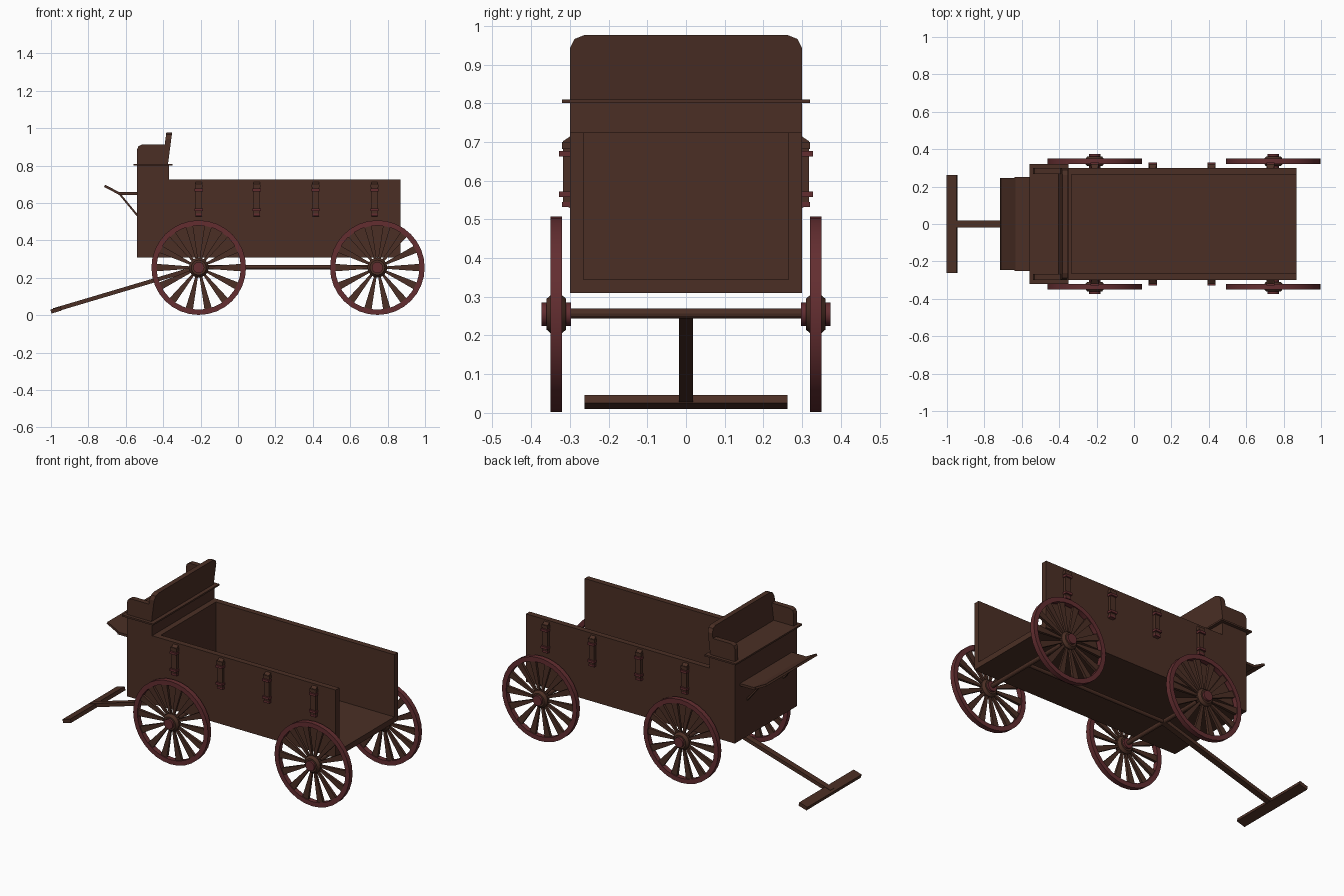
import bpy, bmesh, math
from mathutils import Matrix, Vector

cube = bpy.data.objects.get("Cube")
if cube:
    bpy.data.objects.remove(cube, do_unlink=True)


def material(name, rgb):
    m = bpy.data.materials.new(name)
    m.use_nodes = True
    m.diffuse_color = (*rgb, 1)
    m.node_tree.nodes["Principled BSDF"].inputs["Base Color"].default_value = (*rgb, 1)
    return m


WOOD = material("brown wood", (0.07, 0.028, 0.018))
RED = material("dark red paint", (0.125, 0.027, 0.03))


def finish(name, bm, *mats):
    bmesh.ops.recalc_face_normals(bm, faces=bm.faces)
    mesh = bpy.data.meshes.new(name)
    bm.to_mesh(mesh)
    bm.free()
    for m in mats:
        mesh.materials.append(m)
    obj = bpy.data.objects.new(name, mesh)
    bpy.context.collection.objects.link(obj)
    return obj


def prism(name, points, place, depth, mat):
    """Extrude a 2D outline; place(u, v, w) maps it into space."""
    bm = bmesh.new()
    lo, hi = ([bm.verts.new(place(u, v, w)) for u, v in points] for w in depth)
    bm.faces.new(lo)
    bm.faces.new(hi)
    n = len(points)
    for i in range(n):
        j = (i + 1) % n
        bm.faces.new((lo[i], lo[j], hi[j], hi[i]))
    return finish(name, bm, mat)


def along_y(u, v, w):
    return (u, w, v)


def along_x(u, v, w):
    return (w, u, v)


def box(name, x, y, z, mat=WOOD):
    outline = [(x[0], z[0]), (x[1], z[0]), (x[1], z[1]), (x[0], z[1])]
    return prism(name, outline, along_y, y, mat)


def bar(name, a, b, thick, y, mat=WOOD):
    """Flat bar between two points of the side profile."""
    a, b = Vector(a), Vector(b)
    d = (b - a).normalized()
    n = Vector((-d.y, d.x)) * thick / 2
    return prism(name, [a - n, b - n, b + n, a + n], along_y, y, mat)


def rod(name, a, b, radius, mat=WOOD):
    a, b = Vector(a), Vector(b)
    bm = bmesh.new()
    bmesh.ops.create_cone(bm, cap_ends=True, segments=12, radius1=radius, radius2=radius,
                          depth=(b - a).length)
    bm.transform(Matrix.Translation((a + b) / 2)
                 @ (b - a).to_track_quat("Z", "Y").to_matrix().to_4x4())
    return finish(name, bm, mat)


def lathe(bm, profile, steps, closed, red_rule):
    """Spin (y, radius) points about the y axis."""
    rings = []
    for k in range(steps):
        t = math.tau * k / steps
        rings.append([bm.verts.new((r * math.cos(t), y, r * math.sin(t))) for y, r in profile])
    n = len(profile)
    for k in range(steps):
        p, q = rings[k], rings[(k + 1) % steps]
        for i in range(n if closed else n - 1):
            j = (i + 1) % n
            f = bm.faces.new((p[i], p[j], q[j], q[i]))
            f.material_index = red_rule(i)
    if not closed:
        for i in (0, -1):
            bm.faces.new([ring[i] for ring in rings]).material_index = 1


def wheel(name, centre):
    bm = bmesh.new()
    # Rim
    lathe(bm, [(-.015, .225), (.015, .225), (.015, .253), (-.015, .253)], 32, True, lambda i: 1)
    # Hub with red ends
    lathe(bm, [(-.038, .03), (-.025, .03), (-.025, .04), (-.01, .053),
               (.01, .053), (.025, .04), (.025, .03), (.038, .03)], 16, False,
          lambda i: int(i in (0, 6)))
    # Flared spokes
    count = 14
    for k in range(count):
        turn = Matrix.Rotation(math.tau * (k + .5) / count, 4, "Y")
        ends = []
        for r, w, d in ((.04, .006, .006), (.228, .02, .009)):
            ends.append([bm.verts.new(turn @ Vector((sx * w, sy * d, r)))
                         for sx, sy in ((-1, -1), (1, -1), (1, 1), (-1, 1))])
        bm.faces.new(ends[0])
        bm.faces.new(ends[1])
        for i in range(4):
            j = (i + 1) % 4
            bm.faces.new((ends[0][i], ends[0][j], ends[1][j], ends[1][i]))
    obj = finish(name, bm, WOOD, RED)
    obj.location = centre
    bpy.context.view_layer.objects.active = obj
    obj.select_set(True)
    bpy.ops.object.shade_smooth_by_angle(angle=math.radians(25))
    obj.select_set(False)


# Wagon bed, open at the rear
box("floor", (-.54, .87), (-.265, .265), (.31, .345))
box("seat_box", (-.54, -.37), (-.265, .265), (.345, .80))
box("inner_front_board", (-.37, -.335), (-.265, .265), (.345, .725))
wall = [(-.54, .31), (.87, .31), (.87, .725), (-.37, .725), (-.37, .80), (-.54, .80)]

for side, s in (("right", -1), ("left", 1)):
    prism(f"{side}_wall", wall, along_y, (s * .265, s * .30), WOOD)
    # Seat arm with rounded front corner
    arm = [(-.39, .81), (-.54, .81), (-.54, .885), (-.533, .903), (-.515, .912), (-.385, .912)]
    prism(f"{side}_seat_arm", arm, along_y, (s * .268, s * .30), WOOD)
    # Footboard strut
    bar(f"{side}_footboard_strut", (-.63, .645), (-.535, .53), .01,
        (s * .165, s * .185))
    # Side straps with red bands
    strap = [(s * .298, .715), (s * .318, .702), (s * .318, .54), (s * .298, .528)]
    for i, x in enumerate((-.21, .10, .415, .73)):
        prism(f"{side}_strap_{i + 1}", strap, along_x, (x - .017, x + .017), WOOD)
        box(f"{side}_strap_top_{i + 1}", (x - .021, x + .021), (s * .30, s * .321), (.682, .70))
        for j, z in enumerate((.565, .67)):
            box(f"{side}_strap_band_{i + 1}_{j + 1}", (x - .022, x + .022),
                (s * .30, s * .328), (z - .007, z + .007), RED)
        box(f"{side}_strap_tip_{i + 1}", (x - .018, x + .018), (s * .30, s * .32),
            (.532, .545), RED)
    for place, x in (("front", -.21), ("rear", .745)):
        wheel(f"{side}_{place}_wheel", (x, s * .335, .255))

# Seat plank and leaning backrest
box("seat_plank", (-.56, -.35), (-.32, .32), (.80, .81))
back = [(-.30, .81), (.30, .81), (.30, .942), (.288, .966), (.263, .976),
        (-.263, .976), (-.288, .966), (-.30, .942)]
prism("seat_backrest", back, lambda u, v, w: (w + (v - .81) * .13, u, v), (-.405, -.374), WOOD)

# Footboard
box("footboard_flat", (-.64, -.535), (-.25, .25), (.643, .658))
bar("footboard_lip", (-.635, .651), (-.713, .692), .013, (-.245, .245))

# Running gear
for place, x in (("front", -.21), ("rear", .745)):
    rod(f"{place}_axle", (x, -.31, .257), (x, .31, .257), .013)
rod("reach_pole", (-.21, 0, .257), (.745, 0, .257), .011)

# Tongue and handle
bar("tongue", (-.21, .257), (-.985, .027), .022, (-.018, .018))
bar("handle", (-1.0, .02), (-.946, .036), .022, (-.262, .262))
